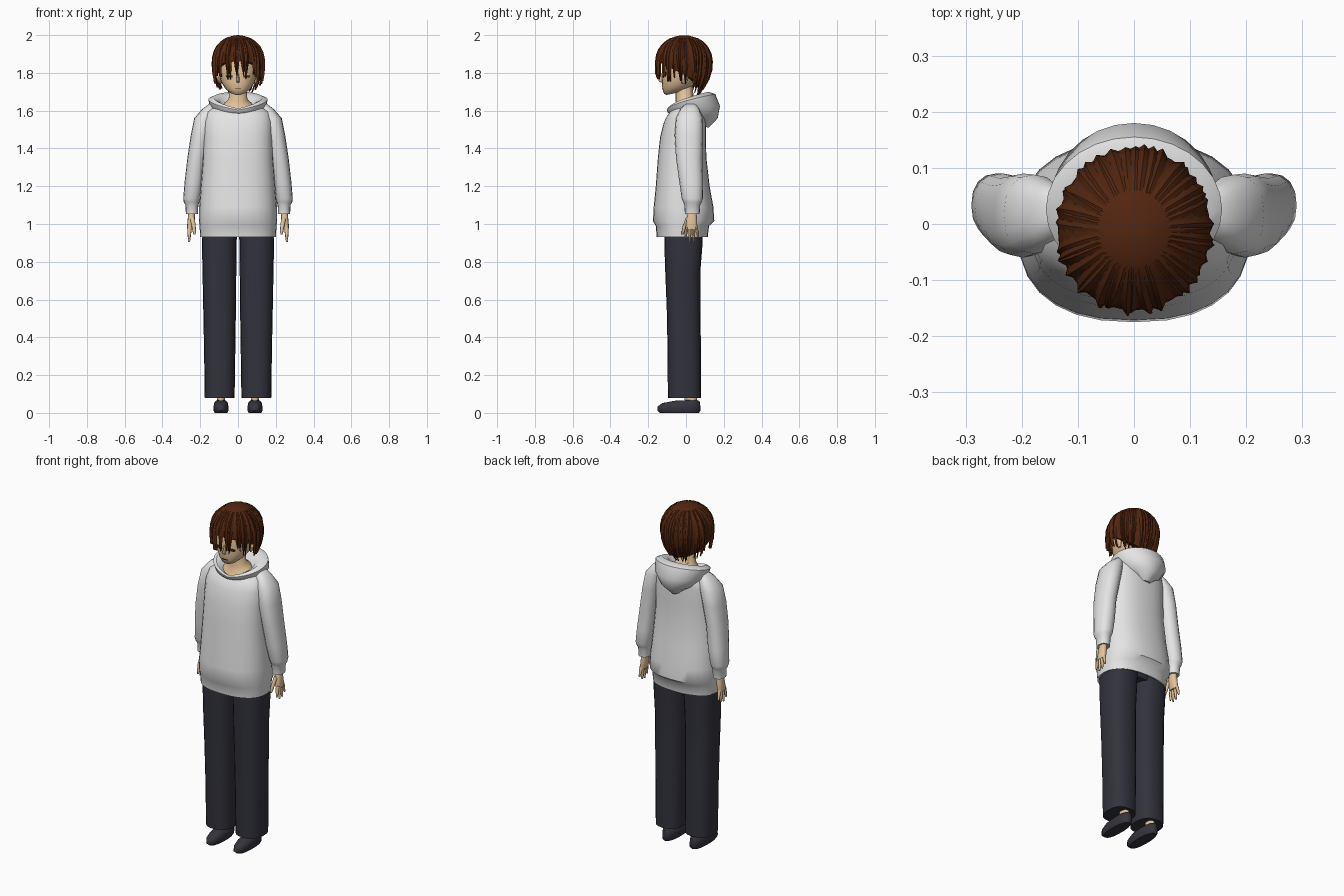
import bpy, bmesh, math, random
from math import sin, cos, pi

random.seed(4)


def material(name, r, g, b):
    m = bpy.data.materials.new(name)
    m.diffuse_color = (r, g, b, 1)
    return m


WHITE = material("hoodie_light_grey", 0.78, 0.78, 0.78)
SKIN = material("skin", 0.78, 0.55, 0.32)
HAIR = material("hair_brown", 0.085, 0.019, 0.005)
NAVY = material("trousers_dark", 0.032, 0.032, 0.046)
SHOE = material("shoe_dark", 0.036, 0.034, 0.046)
DARK = material("face_line_brown", 0.06, 0.025, 0.015)


def make(name, verts, faces, mat, mirror=False, angle=50):
    me = bpy.data.meshes.new(name)
    me.from_pydata(verts, [], faces)
    bm = bmesh.new()
    bm.from_mesh(me)
    bmesh.ops.recalc_face_normals(bm, faces=bm.faces)
    bm.to_mesh(me)
    bm.free()
    me.materials.append(mat)
    ob = bpy.data.objects.new(name, me)
    bpy.context.collection.objects.link(ob)
    if mirror:
        ob.modifiers.new("mirror", 'MIRROR').use_mirror_merge = False
    bpy.ops.object.select_all(action='DESELECT')
    ob.select_set(True)
    bpy.context.view_layer.objects.active = ob
    bpy.ops.object.shade_smooth_by_angle(angle=math.radians(angle))
    return ob


def loft(name, rings, mat, n=20, e=2.0, p=1.0, caps=(True, True), mirror=False, angle=50):
    """Skin a stack of rounded rings (x0, x1, y0, y1, z_front, z_back)."""
    verts, faces = [], []
    for x0, x1, y0, y1, zf, zb in rings:
        for i in range(n):
            a = 2 * pi * i / n
            s, c = sin(a), cos(a)
            sx = math.copysign(abs(s) ** (2 / e), s)
            cy = math.copysign(abs(c) ** (2 / e), c)
            z = zf + (zb - zf) * max(0.0, (1 - c) / 2) ** p
            verts.append(((x0 + x1) / 2 + sx * (x1 - x0) / 2,
                          (y0 + y1) / 2 - cy * (y1 - y0) / 2, z))
    for r in range(len(rings) - 1):
        for i in range(n):
            j = (i + 1) % n
            faces.append((r * n + i, r * n + j, r * n + n + j, r * n + n + i))
    if caps[0]:
        faces.append(tuple(range(n)))
    if caps[1]:
        faces.append(tuple(range((len(rings) - 1) * n, len(rings) * n)))
    return make(name, verts, faces, mat, mirror, angle)


def body(rows):
    """Centred rings from (half width, front, back, z_front, z_back)."""
    return [(-w, w, f, b, zf, zb) for w, f, b, zf, zb in rows]


def flat(rows):
    """Level rings from (z, x0, x1, y0, y1)."""
    return [(x0, x1, y0, y1, z, z) for z, x0, x1, y0, y1 in rows]


# hoodie body with hem band
loft("hoodie_body", body([
    (.185, -.14, .10, .935, .935), (.20, -.155, .115, .93, .93),
    (.204, -.16, .122, .99, .99), (.207, -.175, .15, 1.015, 1.015),
    (.206, -.171, .145, 1.09, 1.09), (.197, -.16, .125, 1.2, 1.2),
    (.186, -.149, .108, 1.35, 1.35), (.183, -.137, .105, 1.46, 1.46),
    (.182, -.118, .105, 1.535, 1.55), (.165, -.102, .1, 1.57, 1.615),
    (.115, -.085, .09, 1.59, 1.65)]), WHITE, 28, 2.4, .6, (False, False))

# sleeves ending in cuffs
loft("sleeve", flat([
    (1.638, .125, .15, .0, .05), (1.608, .115, .19, -.03, .07),
    (1.56, .125, .232, -.053, .088), (1.47, .145, .25, -.06, .09),
    (1.35, .168, .268, -.053, .086), (1.22, .184, .283, -.035, .09),
    (1.135, .2, .29, -.023, .09), (1.115, .205, .287, -.015, .082),
    (1.10, .21, .278, -.008, .075), (1.052, .212, .276, -.006, .072),
    (1.056, .225, .265, .008, .058)]), WHITE, 16, 2.3, mirror=True)

# hood lying open on the back, V shaped at the throat
loft("hood", body([
    (.07, -.055, .05, 1.585, 1.62), (.10, -.083, .085, 1.603, 1.68),
    (.13, -.095, .118, 1.612, 1.70), (.157, -.102, .155, 1.604, 1.688),
    (.148, -.098, .18, 1.59, 1.625), (.105, -.08, .168, 1.582, 1.56),
    (.04, -.04, .12, 1.57, 1.51)]), WHITE, 28, 2.0, .6, (False, True))

# trouser legs and hidden seat
loft("trouser_leg", flat([
    (.085, .05, .14, -.06, .05), (.08, .018, .176, -.096, .08),
    (.35, .014, .18, -.098, .079), (.55, .011, .184, -.102, .076),
    (.75, .009, .188, -.11, .076), (.90, .007, .191, -.115, .088),
    (1.0, .005, .185, -.115, .09)]), NAVY, 20, 2.5, mirror=True)
loft("trouser_seat", flat([
    (.93, -.12, .12, -.08, .07), (1.0, -.18, .18, -.11, .09)]), NAVY, 20, 2.5)

# ankles and shoes
loft("ankle", flat([
    (.05, .068, .112, -.005, .06), (.11, .068, .112, -.01, .055)]), SKIN, 12, mirror=True)
loft("shoe", [
    (.056, .124, -.138, .068, 0, 0), (.05, .13, -.152, .076, .012, .012),
    (.05, .13, -.15, .076, .034, .036), (.055, .125, -.125, .072, .052, .062),
    (.068, .112, -.05, .06, .066, .068)], SHOE, 18, 2.4, mirror=True)

# hands hanging at the sides
loft("palm", flat([
    (1.07, .228, .262, .012, .055), (1.03, .228, .266, .004, .058),
    (.985, .236, .27, -.002, .06), (.97, .24, .268, .0, .058)]), SKIN, 12, 2.4, mirror=True)
for k, (y, tip) in enumerate([(.006, .922), (.022, .904), (.038, .908), (.053, .928)]):
    lean = (k - 1.4) * .004
    loft("finger_%d" % (k + 1), flat([
        (.985, .245, .267, y - .008, y + .008),
        ((.985 + tip) / 2, .248, .267, y + lean - .008, y + lean + .008),
        (tip, .254, .264, y + 2 * lean - .004, y + 2 * lean + .004)]), SKIN, 8, mirror=True)
loft("thumb", flat([
    (1.035, .23, .255, .0, .022), (.99, .224, .246, -.017, .004),
    (.96, .222, .24, -.023, -.007), (.945, .226, .235, -.023, -.013)]), SKIN, 8, mirror=True)

# neck and head
loft("neck", body([
    (.095, -.08, .07, 1.588, 1.62), (.072, -.062, .06, 1.62, 1.65),
    (.05, -.055, .04, 1.65, 1.665), (.047, -.055, .035, 1.75, 1.75)]), SKIN, 18, 2, .6)
loft("head", body([
    (.018, -.105, -.07, 1.683, 1.69), (.042, -.117, -.03, 1.69, 1.70),
    (.068, -.125, .02, 1.715, 1.72), (.088, -.128, .06, 1.75, 1.75),
    (.102, -.126, .09, 1.80, 1.80), (.106, -.122, .1, 1.86, 1.86),
    (.09, -.1, .08, 1.93, 1.93), (.05, -.06, .04, 1.965, 1.965)]), SKIN, 20, 2.2)
loft("nose", flat([
    (1.748, -.008, .008, -.13, -.115), (1.757, -.009, .009, -.146, -.115),
    (1.80, -.004, .004, -.128, -.115)]), SKIN, 8)
loft("ear", flat([
    (1.745, .088, .098, -.02, .0), (1.765, .09, .112, -.025, .01),
    (1.795, .09, .12, -.025, .018), (1.81, .09, .11, -.015, .01)]), SKIN, 10, mirror=True)

# thin plates for eyes and mouth
loft("eye", flat([
    (1.775, .03, .062, -.125, -.117), (1.786, .026, .066, -.125, -.116)]),
     DARK, 10, 3, mirror=True)
loft("mouth", flat([
    (1.714, -.016, .016, -.1265, -.1205), (1.718, -.018, .018, -.1275, -.1215)]), DARK, 10, 3)


# hair: a cap following one rounded surface, overlaid with pointed locks
def hair_point(a, z, off=0.0):
    if z > 1.85:
        f = max(0.0, 1 - ((z - 1.85) / .15) ** 2.3) ** .5
    else:
        f = 1 - ((1.85 - z) / .15) ** 2 * (.21 - .17 * cos(a))
    return ((.136 + off) * f * sin(a), -.01 - (.144 + off) * f * cos(a), z)


def hair_edge(a):
    return 1.79 + .072 * cos(a)


def hair_cap(n=36, rows=9):
    verts, faces = [], []
    for r in range(rows + 1):
        t = min(1, (r + .3) / (rows - .7))
        for i in range(n):
            a = 2 * pi * i / n
            z = 2.0 - (2.0 - hair_edge(a)) * t ** 1.6
            x, y, z = hair_point(a, z)
            if r == rows:  # fold the rim inwards to the scalp
                x, y = x * .72, -.01 + (y + .01) * .72
            verts.append((x, y, z))
    for r in range(rows):
        for i in range(n):
            j = (i + 1) % n
            faces.append((r * n + i, r * n + j, r * n + n + j, r * n + n + i))
    faces.append(tuple(range(n)))
    make("hair_cap", verts, faces, HAIR)


def hair_locks(count=44, steps=7):
    verts, faces = [], []
    for k in range(count):
        a0 = 2 * pi * (k + random.uniform(-.25, .25)) / count
        front = .5 + .5 * cos(a0)
        tip = hair_edge(a0) - .022 - .05 * front + random.uniform(-.022, .018)
        drift = random.uniform(-.14, .14)
        lift = random.uniform(.004, .011)
        base = len(verts)
        for s in range(steps + 1):
            t = s / steps
            z = 1.985 - (1.985 - tip) * t ** 1.4
            a = a0 + drift * t
            w = .125 * min(1, .5 + 2 * t) * (1 - t ** 3) + .004
            verts += [hair_point(a - w, z, -.002), hair_point(a, z, lift),
                      hair_point(a + w, z, -.002), hair_point(a, z, -.008)]
        for s in range(steps):
            for i in range(4):
                j = (i + 1) % 4
                b = base + 4 * s
                faces.append((b + i, b + j, b + 4 + j, b + 4 + i))
        faces.append(tuple(base + 4 * steps + i for i in range(4)))
    make("hair_locks", verts, faces, HAIR, angle=30)


hair_cap()
hair_locks()
